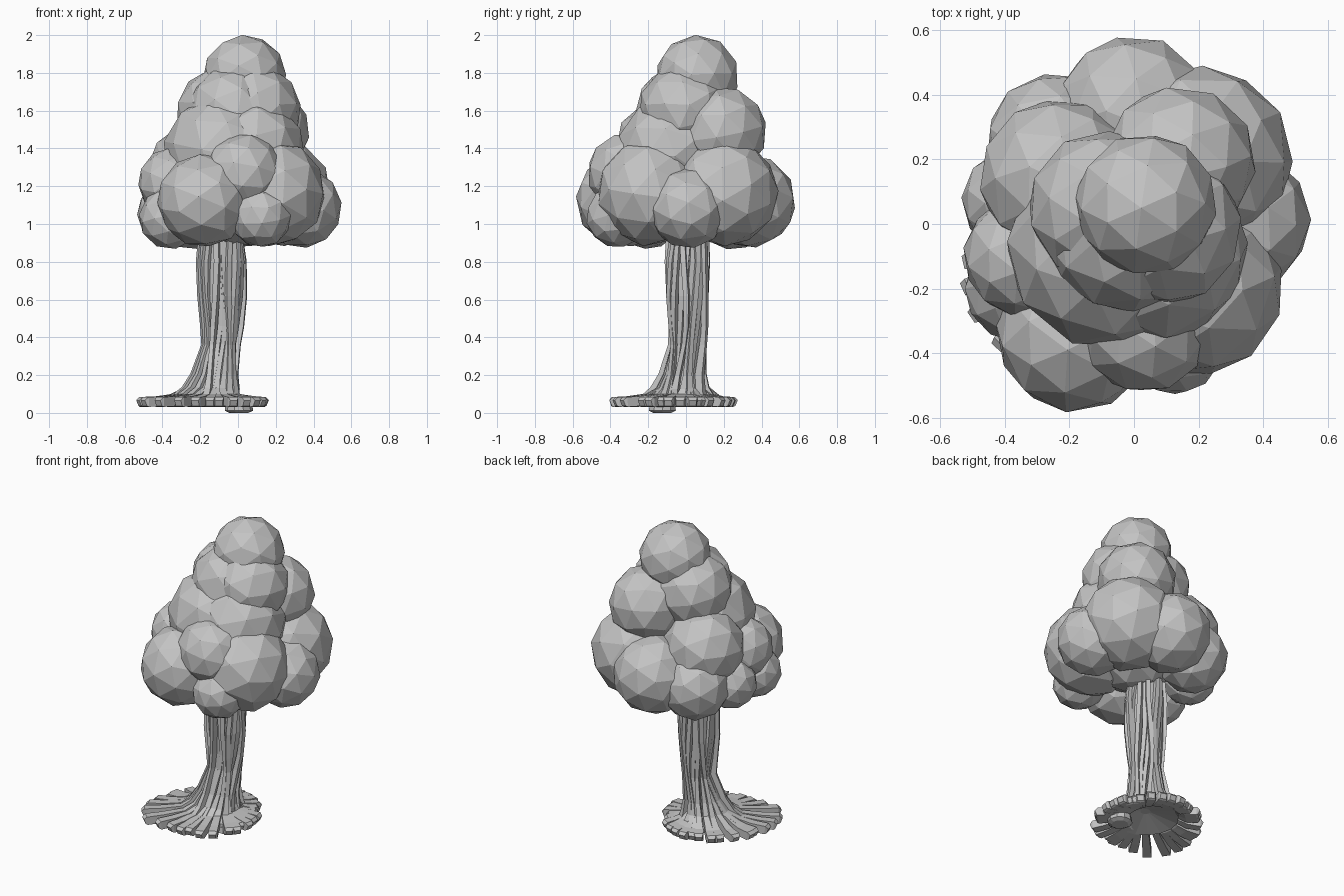
import bpy, bmesh, math, random
from mathutils import Vector, Euler

random.seed(4)
cube = bpy.data.objects.get("Cube")
if cube:
    bpy.data.objects.remove(cube, do_unlink=True)

grey = bpy.data.materials.new("plain_grey")
grey.use_nodes = True
grey.diffuse_color = (0.55, 0.55, 0.55, 1)
grey.node_tree.nodes["Principled BSDF"].inputs["Base Color"].default_value = (0.55, 0.55, 0.55, 1)


def finish(bm, name):
    bmesh.ops.recalc_face_normals(bm, faces=bm.faces)
    mesh = bpy.data.meshes.new(name)
    bm.to_mesh(mesh)
    bm.free()
    mesh.materials.append(grey)
    obj = bpy.data.objects.new(name, mesh)
    bpy.context.collection.objects.link(obj)
    return obj


def clump(name, x, y, z, r):
    """One faceted ball of foliage."""
    bm = bmesh.new()
    bmesh.ops.create_icosphere(bm, subdivisions=2, radius=r)
    obj = finish(bm, name)
    obj.location = (x, y, z)
    obj.rotation_euler = Euler([random.uniform(0, math.tau) for _ in range(3)])


def loft(bm, rings):
    """Join rings of points into a closed tube."""
    loops = [[bm.verts.new(p) for p in ring] for ring in rings]
    n = len(loops[0])
    for a, b in zip(loops, loops[1:]):
        for i in range(n):
            j = (i + 1) % n
            bm.faces.new((a[i], a[j], b[j], b[i]))
    bm.faces.new(loops[0])
    bm.faces.new(loops[-1])


def circle(centre, rx, ry, z, n=16):
    return [centre + Vector((rx * math.cos(t), ry * math.sin(t), z))
            for t in (math.tau * k / n for k in range(n))]


# Foliage: crown, upper tier, then lower ring
crown = [(0.035, 0.06, 1.78, 0.222)]
upper = [
    (0.09, -0.01, 1.60, 0.245), (-0.09, 0.05, 1.59, 0.24), (-0.03, -0.025, 1.59, 0.25),
    (0.14, 0.19, 1.49, 0.24), (-0.08, -0.07, 1.37, 0.32), (0.07, -0.08, 1.39, 0.285),
]
lower = [
    (-0.18, -0.335, 1.125, 0.25), (0.03, -0.31, 1.27, 0.215),
    (0.12, -0.365, 1.04, 0.165), (0.18, -0.19, 1.165, 0.285),
    (0.205, 0.2, 1.17, 0.29), (0.335, 0.01, 1.085, 0.215),
    (0.0, 0.335, 1.12, 0.25), (-0.24, 0.25, 1.08, 0.22),
    (-0.23, 0.14, 1.28, 0.25), (-0.34, -0.10, 1.22, 0.19),
    (-0.37, 0.07, 1.06, 0.165), (-0.36, -0.20, 1.03, 0.165),
    (0.0, 0.0, 1.17, 0.29),
]
for tier, spots in (("crown", crown), ("upper", upper), ("lower", lower)):
    for i, spot in enumerate(spots):
        clump(f"{tier}_foliage_{i + 1}", *spot)

# Trunk: the middle line drifts towards the longer roots at the base
TOP = Vector((-0.09, 0.01, 0))
BASE = Vector((-0.12, -0.04, 0))


def middle(z):
    return TOP.lerp(BASE, max(0, 1 - z / 0.4))


# Core, hollowed under the roots
bm = bmesh.new()
loft(bm, [circle(middle(z), r, r, z) for r, z in
          [(0.03, 0.09), (0.2, 0.045), (0.2, 0.07), (0.09, 0.1), (0.06, 0.2),
           (0.05, 0.4), (0.06, 0.65), (0.06, 0.98)]])
finish(bm, "trunk_core")

# Bark strands that run down the trunk and flare into roots
COUNT = 30
bm = bmesh.new()
for k in range(COUNT):
    a = math.tau * (k + random.uniform(-0.2, 0.2)) / COUNT
    out = Vector((math.cos(a), math.sin(a), 0))
    side = Vector((-out.y, out.x, 0))
    # roots reach furthest towards the front right
    toward = math.cos(a - math.radians(212))
    reach = 0.32 + 0.08 * toward + 0.06 * max(0, toward) ** 8 + random.uniform(-0.025, 0.02)
    # the foot spreads least on the left side
    flare = 0.75 - 0.38 * math.cos(a)
    # two broad bulges, on the right side and the front left
    bulge = 0.025 * max(0, math.cos(a - math.pi)) ** 4 + 0.025 * max(0, math.cos(a + 0.5)) ** 4
    rib = random.uniform(-0.022, 0.012)
    path = [
        (reach, 0.052, 0.02), (reach - 0.014, 0.058, 0.027), (reach * 0.75, 0.062, 0.025),
        (0.05 + 0.16 * flare, 0.076, 0.021), (0.05 + 0.1 * flare, 0.12, 0.017),
        (0.05 + 0.06 * flare, 0.2, 0.013), (0.072, 0.36, 0.011),
        (0.073 + bulge * 0.6, 0.46, 0.013), (0.08 + bulge, 0.62, 0.014),
        (0.086 + bulge * 0.7, 0.8, 0.014), (0.08, 0.95, 0.014),
    ]
    rings = []
    for i, (r, z, w) in enumerate(path):
        if z > 0.1:
            r += rib
        # section stays square to the path
        r0, z0, _ = path[max(i - 1, 0)]
        r1, z1, _ = path[min(i + 1, len(path) - 1)]
        along = (out * (r1 - r0) + Vector((0, 0, z1 - z0))).normalized()
        normal = side.cross(along)
        half = 0.016 if i == 0 else 0.026
        sway = side * 0.014 * math.sin(z * 7 + k)
        c = middle(z) + out * r + Vector((0, 0, z)) + sway
        rings.append([c + side * w + normal * half, c - side * w + normal * half,
                      c - side * w - normal * half, c + side * w - normal * half])
    loft(bm, rings)
finish(bm, "bark_and_roots")

# Low root lump under the base
bm = bmesh.new()
lump = Vector((0.005, -0.125, 0))
loft(bm, [circle(lump, 0.05, 0.05, 0, 10), circle(lump, 0.075, 0.075, 0.012, 10),
          circle(lump, 0.07, 0.07, 0.05, 10)])
finish(bm, "under_root")
